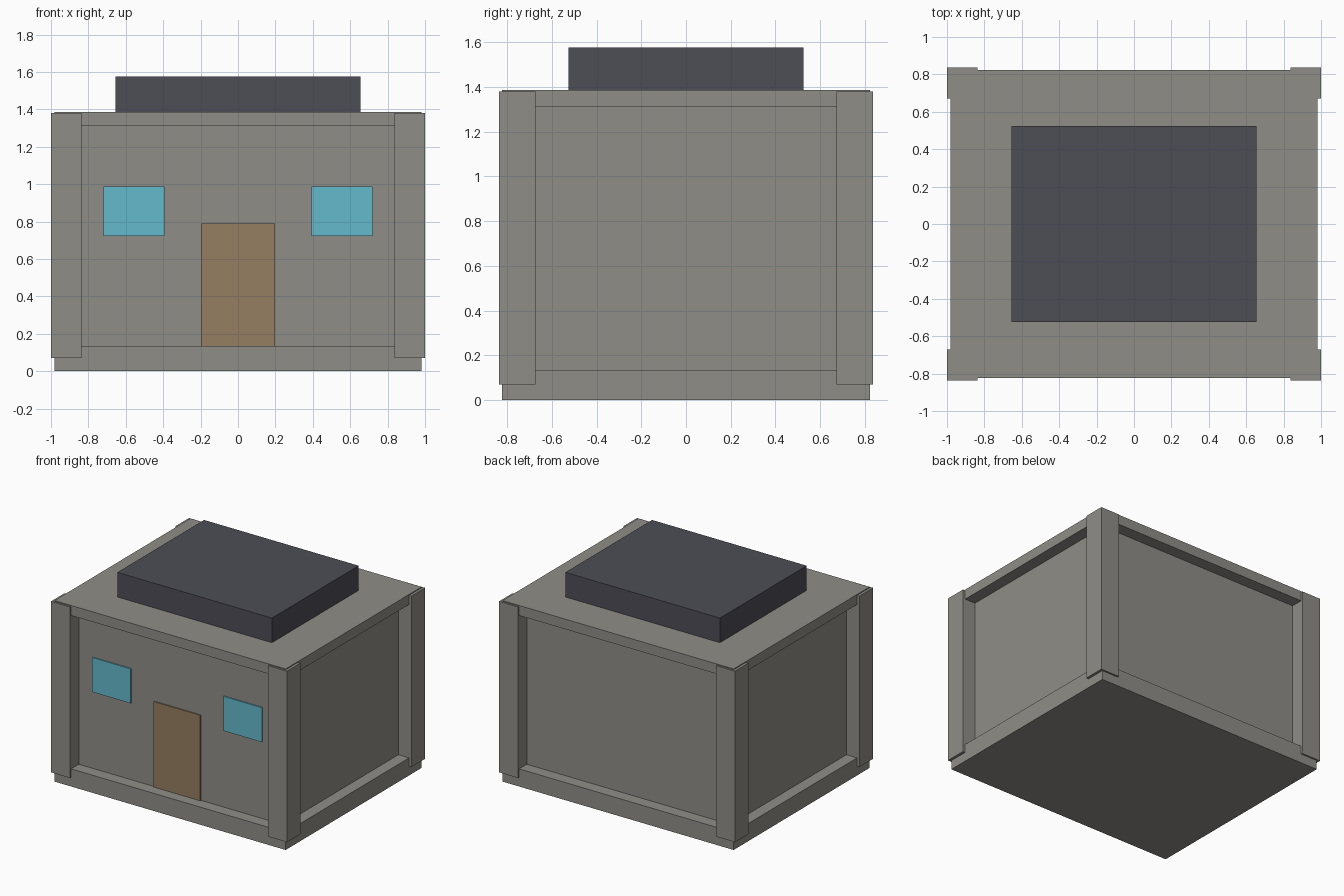
import bpy

if "Cube" in bpy.data.objects:
    bpy.data.objects.remove(bpy.data.objects["Cube"])


def material(name, r, g, b):
    m = bpy.data.materials.new(name)
    m.diffuse_color = (r, g, b, 1.0)
    m.use_nodes = True
    m.node_tree.nodes["Principled BSDF"].inputs["Base Color"].default_value = m.diffuse_color
    return m


STONE = material("warm grey stone", 0.275, 0.27, 0.245)
SLATE = material("dark slate", 0.075, 0.075, 0.094)
WOOD = material("brown wood", 0.305, 0.209, 0.122)
GLASS = material("blue glass", 0.127, 0.49, 0.597)


def box(name, x, y, z, mat):
    """Box from (min, max) ranges on each axis."""
    bpy.ops.mesh.primitive_cube_add(size=1)
    ob = bpy.context.object
    ob.name = name
    for v in ob.data.vertices:
        v.co = [r[0] if c < 0 else r[1] for c, r in zip(v.co, (x, y, z))]
    ob.data.materials.append(mat)
    return ob


WALL_Y = 0.73
PLATE = 0.009

# Base slab, recessed walls and top slab
box("base_slab", (-0.98, 0.98), (-0.823, 0.823), (0, 0.135), STONE)
box("walls", (-0.89, 0.89), (-WALL_Y, WALL_Y), (0.135, 1.31), STONE)
box("top_slab", (-0.98, 0.98), (-0.823, 0.823), (1.31, 1.387), STONE)

# Roof block
box("roof_block", (-0.655, 0.655), (-0.525, 0.525), (1.387, 1.576), SLATE)

# Corner pillars, standing slightly proud of the slabs
for sx, side in ((-1, "left"), (1, "right")):
    for sy, end in ((-1, "front"), (1, "back")):
        box(f"{end}_{side}_pillar",
            sorted((sx * 0.838, sx * 1.0)),
            sorted((sy * 0.672, sy * 0.836)),
            (0.07, 1.38), STONE)

    # Front windows
    box(f"{side}_window", sorted((sx * 0.393, sx * 0.72)),
        (-WALL_Y - PLATE, -WALL_Y), (0.724, 0.988), GLASS)

# Door
box("door", (-0.197, 0.197), (-WALL_Y - PLATE, -WALL_Y), (0.135, 0.79), WOOD)
